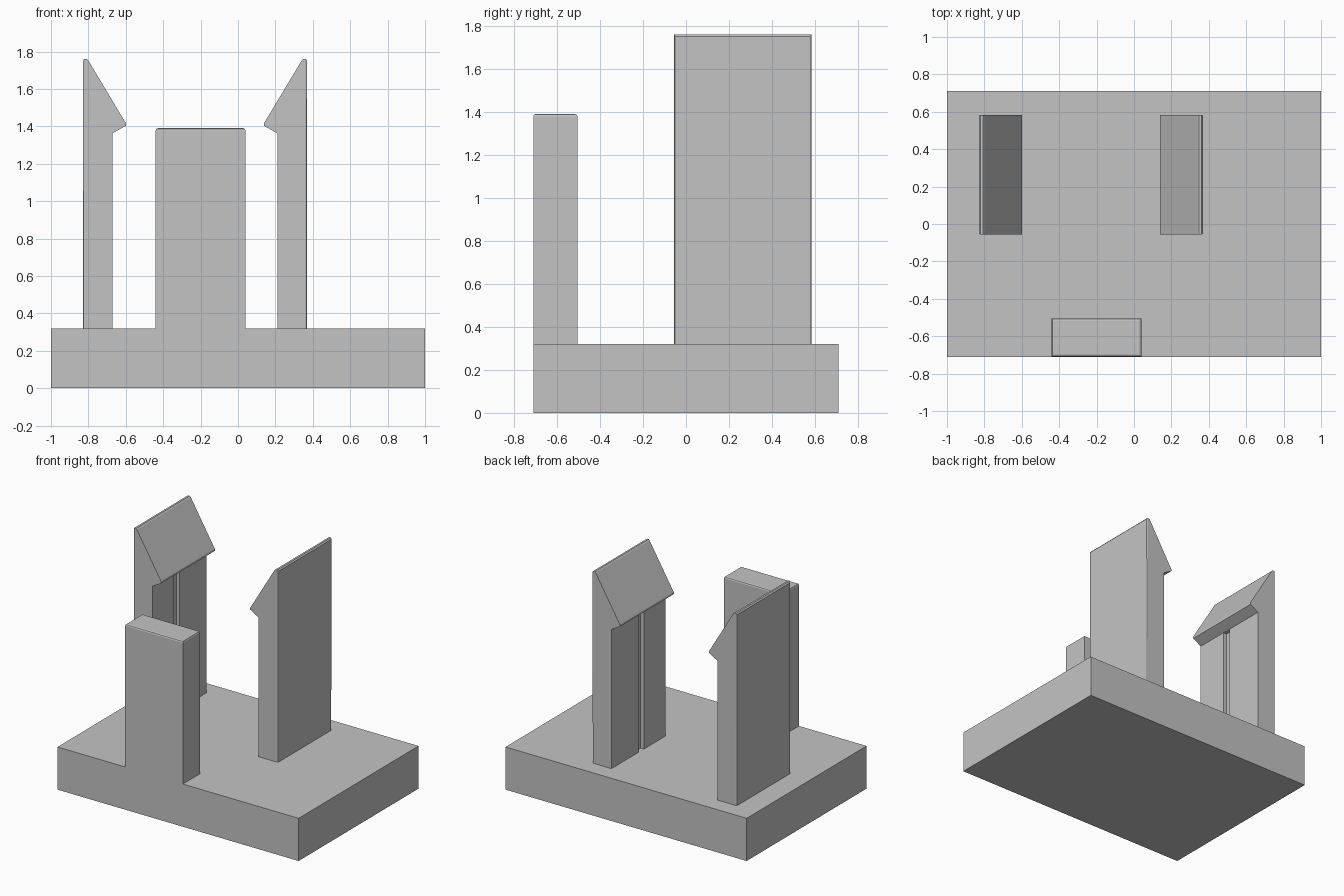
import bpy
import bmesh

cube = bpy.data.objects.get("Cube")
if cube:
    bpy.data.objects.remove(cube, do_unlink=True)

grey = bpy.data.materials.new("plain grey")
grey.use_nodes = True
grey.diffuse_color = (0.55, 0.55, 0.55, 1)
grey.node_tree.nodes["Principled BSDF"].inputs["Base Color"].default_value = (0.55, 0.55, 0.55, 1)

BASE_TOP = 0.32
MID_X = -0.23  # plane the two prongs mirror across


def finish(name, bm):
    bmesh.ops.recalc_face_normals(bm, faces=bm.faces)
    mesh = bpy.data.meshes.new(name)
    bm.to_mesh(mesh)
    bm.free()
    mesh.materials.append(grey)
    obj = bpy.data.objects.new(name, mesh)
    bpy.context.collection.objects.link(obj)
    return obj


def box(name, low, high, bevel=0.0):
    """Box between two corners, with optional softened top edges."""
    bm = bmesh.new()
    bmesh.ops.create_cube(bm, size=1)
    for v in bm.verts:
        v.co = [low[i] if v.co[i] < 0 else high[i] for i in range(3)]
    if bevel:
        rim = [e for e in bm.edges if all(v.co.z == max(w.co.z for w in bm.verts) for v in e.verts)]
        bmesh.ops.bevel(bm, geom=rim, offset=bevel, segments=2, profile=0.5, affect='EDGES')
    return finish(name, bm)


def prong(name, side):
    """Hooked prong; the profile is measured from the mirror plane outwards."""
    profile = [(0.60, BASE_TOP - 0.02), (0.60, 1.75), (0.592, 1.76), (0.578, 1.76), (0.57, 1.752),
               (0.37, 1.418), (0.37, 1.403), (0.44, 1.363), (0.44, BASE_TOP - 0.02)]
    front, back = -0.055, 0.583
    bm = bmesh.new()
    face = bm.faces.new([bm.verts.new((MID_X + side * d, front, z)) for d, z in profile])
    grown = bmesh.ops.extrude_face_region(bm, geom=[face])
    for v in grown["geom"]:
        if isinstance(v, bmesh.types.BMVert):
            v.co.y = back
    # Soften the two outer vertical edges
    outer = MID_X + side * 0.60
    corners = [e for e in bm.edges
               if all(abs(v.co.x - outer) < 1e-4 for v in e.verts)
               and abs(e.verts[0].co.z - e.verts[1].co.z) > 1]
    bmesh.ops.bevel(bm, geom=corners, offset=0.01, segments=2, profile=0.5, affect='EDGES')
    obj = finish(name, bm)

    # Shallow vertical groove on the inner face, below the hook
    xs = sorted((MID_X + side * 0.40, MID_X + side * 0.467))
    cutter = box(name + "_groove_cutter", (xs[0], 0.20, 0.2), (xs[1], 0.265, 1.362))
    cutter.hide_render = True
    cutter.hide_viewport = True
    cut = obj.modifiers.new("groove", 'BOOLEAN')
    cut.operation = 'DIFFERENCE'
    cut.solver = 'EXACT'
    cut.object = cutter


# Base slab and front post
box("base_slab", (-1, -0.71, 0), (1, 0.71, BASE_TOP))
box("front_post", (-0.44, -0.71, BASE_TOP), (0.04, -0.505, 1.39), bevel=0.012)

# Facing pair of hooked prongs
prong("right_prong", -1)
prong("left_prong", 1)
